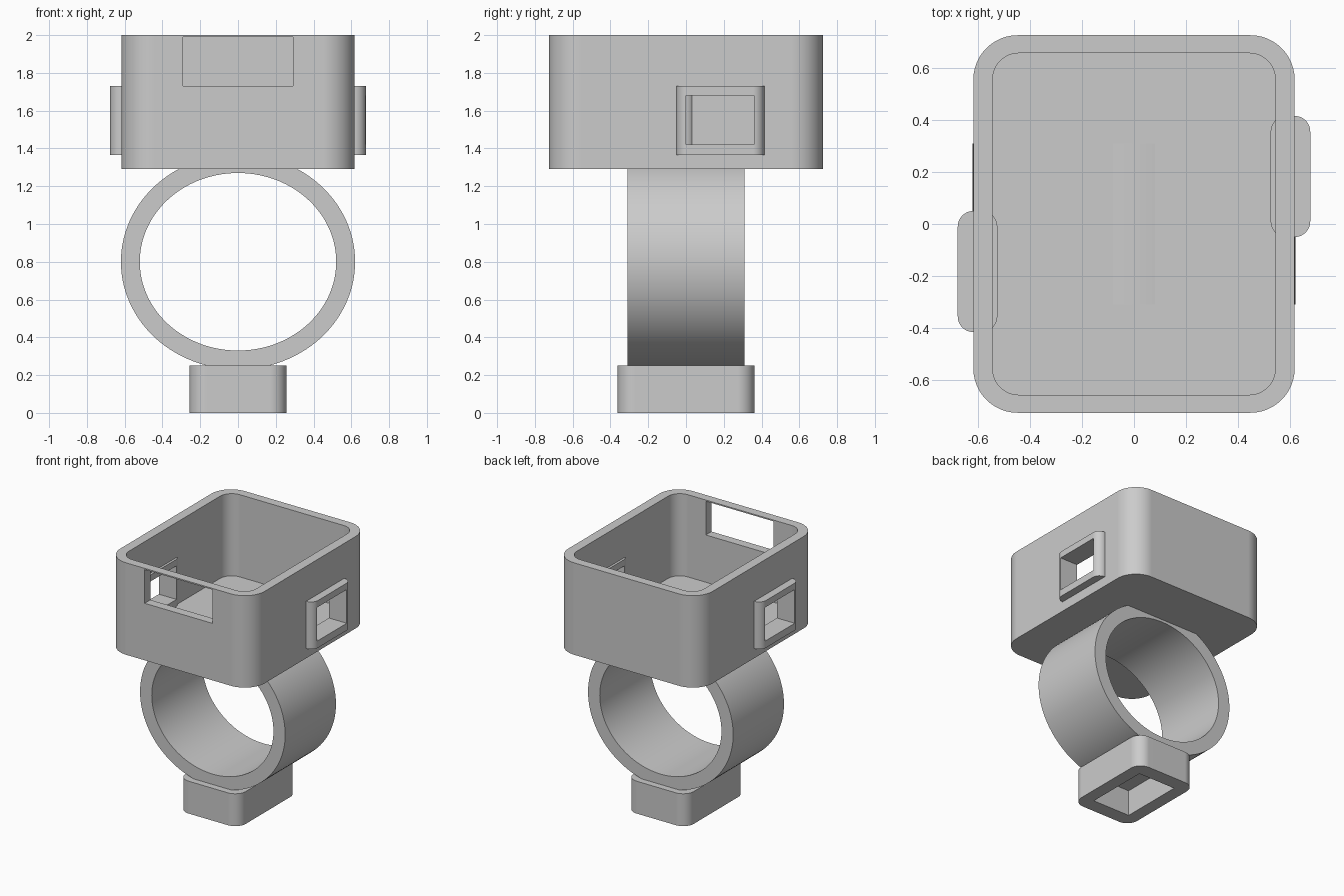
import bpy
import bmesh
from math import cos, sin, pi, radians

default = bpy.data.objects.get("Cube")
if default:
    bpy.data.objects.remove(default, do_unlink=True)

# One plain grey for every part
grey = bpy.data.materials.new("plain_grey")
grey.use_nodes = True
colour = (0.6, 0.6, 0.6, 1)
grey.diffuse_color = colour
grey.node_tree.nodes["Principled BSDF"].inputs["Base Color"].default_value = colour


def make_object(name, bm):
    bmesh.ops.recalc_face_normals(bm, faces=bm.faces)
    mesh = bpy.data.meshes.new(name)
    bm.to_mesh(mesh)
    bm.free()
    mesh.materials.append(grey)
    ob = bpy.data.objects.new(name, mesh)
    bpy.context.collection.objects.link(ob)
    return ob


def block(name, x, y, z, radius=0.0, steps=12):
    """Upright prism over the (min, max) ranges, with rounded vertical edges."""
    bm = bmesh.new()
    corners = [(x[1], y[1], -1, -1), (x[0], y[1], 1, -1),
               (x[0], y[0], 1, 1), (x[1], y[0], -1, 1)]
    outline = []
    for i, (cx, cy, sx, sy) in enumerate(corners):
        for k in range(steps + 1 if radius else 1):
            a = (i + k / steps) * pi / 2
            outline.append((cx + radius * (sx + cos(a)), cy + radius * (sy + sin(a)))
                           if radius else (cx, cy))
    bottom = bm.faces.new([bm.verts.new((px, py, z[0])) for px, py in outline])
    top = bmesh.ops.extrude_face_region(bm, geom=[bottom])["geom"]
    moved = [v for v in top if isinstance(v, bmesh.types.BMVert)]
    bmesh.ops.translate(bm, verts=moved, vec=(0, 0, z[1] - z[0]))
    return make_object(name, bm)


def sym(half):
    return (-half, half)


def carve(ob, cutters):
    """Subtract each cutter and bake the result."""
    for cutter in cutters:
        mod = ob.modifiers.new("cut", "BOOLEAN")
        mod.operation = "DIFFERENCE"
        mod.solver = "EXACT"
        mod.object = cutter
        bpy.context.view_layer.update()
        graph = bpy.context.evaluated_depsgraph_get()
        baked = bpy.data.meshes.new_from_object(ob.evaluated_get(graph))
        ob.modifiers.clear()
        ob.data = baked
        bpy.data.objects.remove(cutter, do_unlink=True)


def side_range(side, low, high):
    return tuple(sorted((side * low, side * high)))


def port_cutter(side):
    return block("port_cutter", side_range(side, 0.45, 0.8),
                 side_range(side, 0.0, 0.36), (1.42, 1.68))


# Open tray with a front window and a port on each side
tray = block("open_tray", sym(0.617), sym(0.725), (1.29, 2.0), 0.17)
carve(tray, [
    block("tray_cavity", sym(0.543), sym(0.656), (1.365, 2.2), 0.1),
    block("window_cutter", sym(0.29), (-0.9, -0.5), (1.73, 1.99)),
    port_cutter(1), port_cutter(-1)])
parts = [tray]

# Port frames, turned half a circle from each other
for side, name in ((1, "left_port_frame"), (-1, "right_port_frame")):
    frame = block(name, side_range(side, 0.525, 0.677),
                  side_range(side, -0.05, 0.415), (1.365, 1.73), 0.06)
    carve(frame, [port_cutter(side)])
    parts.append(frame)

# Oval band
bm = bmesh.new()
SEGMENTS = 112
profile = [(0.62, 0.57, -0.31), (0.62, 0.57, 0.31), (0.52, 0.47, 0.31), (0.52, 0.47, -0.31)]
loops = []
for i in range(SEGMENTS):
    a = 2 * pi * i / SEGMENTS
    loops.append([bm.verts.new((rx * cos(a), y, 0.8 + rz * sin(a))) for rx, rz, y in profile])
for i in range(SEGMENTS):
    here, there = loops[i], loops[(i + 1) % SEGMENTS]
    for k in range(4):
        m = (k + 1) % 4
        bm.faces.new((here[k], here[m], there[m], there[k]))
parts.append(make_object("oval_band", bm))

# Small foot, hollow from below
foot = block("hollow_foot", sym(0.257), sym(0.362), (0, 0.25), 0.09)
carve(foot, [block("foot_cavity", sym(0.16), sym(0.25), (-0.2, 0.2))])
parts.append(foot)

# Smooth the rounded surfaces and keep flat sides flat
bpy.ops.object.select_all(action="DESELECT")
for ob in parts:
    ob.select_set(True)
bpy.context.view_layer.objects.active = tray
bpy.ops.object.shade_smooth_by_angle(angle=radians(30))
for ob in parts:
    weighted = ob.modifiers.new("flat_sides", "WEIGHTED_NORMAL")
    weighted.keep_sharp = True
